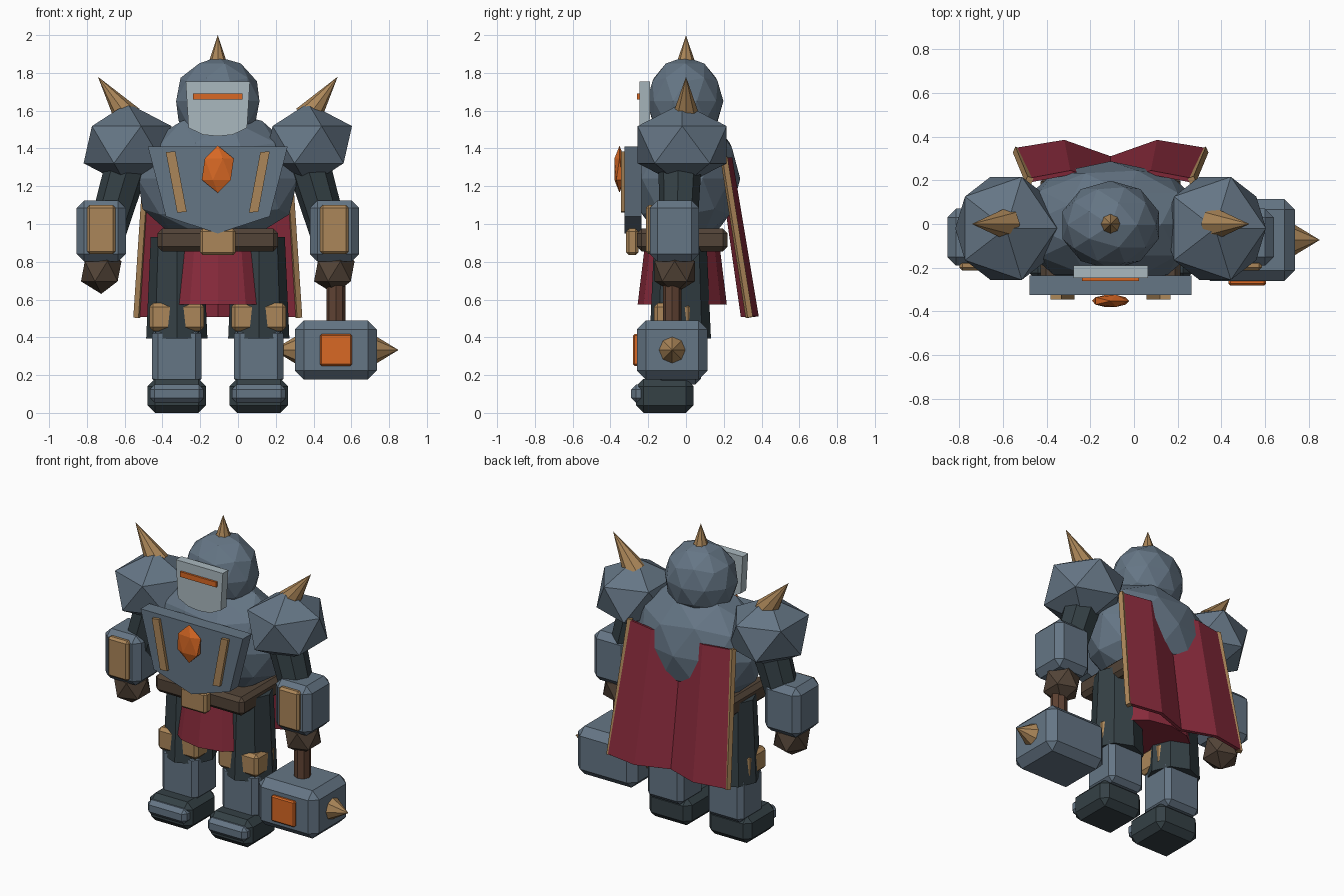
import bpy, bmesh
from mathutils import Vector, Matrix

cube = bpy.data.objects.get("Cube")
if cube:
    bpy.data.objects.remove(cube)

CX = -0.107  # body centre line


def material(name, rgb):
    m = bpy.data.materials.new(name)
    m.use_nodes = True
    m.diffuse_color = (*rgb, 1)
    m.node_tree.nodes["Principled BSDF"].inputs["Base Color"].default_value = (*rgb, 1)
    return m


STEEL = material("blue_steel", (0.13, 0.18, 0.235))
DARK = material("dark_iron", (0.035, 0.052, 0.06))
PALE = material("pale_steel", (0.40, 0.48, 0.52))
GOLD = material("bronze", (0.41, 0.24, 0.10))
ORANGE = material("orange_glow", (0.69, 0.14, 0.018))
RED = material("red_cloth", (0.25, 0.024, 0.045))
LEATHER = material("leather", (0.085, 0.057, 0.038))
WOOD = material("wood", (0.115, 0.055, 0.033))


def finish(bm, name, mat):
    bmesh.ops.recalc_face_normals(bm, faces=bm.faces)
    mesh = bpy.data.meshes.new(name)
    bm.to_mesh(mesh)
    bm.free()
    mesh.materials.append(mat)
    ob = bpy.data.objects.new(name, mesh)
    bpy.context.collection.objects.link(ob)
    return ob


def box(name, centre, size, mat, bevel=0):
    bm = bmesh.new()
    bmesh.ops.create_cube(bm, size=1, matrix=Matrix.Translation(centre) @ Matrix.Diagonal((*size, 1)))
    if bevel:
        bmesh.ops.bevel(bm, geom=bm.edges[:], offset=bevel, segments=1, affect='EDGES')
    return finish(bm, name, mat)


def ball(name, centre, radii, mat, detail=1):
    bm = bmesh.new()
    bmesh.ops.create_icosphere(bm, subdivisions=detail, radius=1,
                               matrix=Matrix.Translation(centre) @ Matrix.Diagonal((*radii, 1)))
    return finish(bm, name, mat)


def rod(name, start, end, r1, r2, mat, sides=8, squash=1):
    """Tapered rod or spike from start to end."""
    a, b = Vector(start), Vector(end)
    turn = (b - a).to_track_quat('Z', 'Y').to_matrix().to_4x4()
    place = Matrix.Translation((a + b) / 2) @ turn @ Matrix.Diagonal((1, squash, 1, 1))
    bm = bmesh.new()
    bmesh.ops.create_cone(bm, cap_ends=True, segments=sides, radius1=r1, radius2=r2,
                          depth=(b - a).length, matrix=place)
    bmesh.ops.remove_doubles(bm, verts=bm.verts, dist=0.0001)
    return finish(bm, name, mat)


def plate(name, outline, front, back, mat):
    """Flat plate from an x-z outline around the centre line."""
    bm = bmesh.new()
    face = bm.faces.new([bm.verts.new((CX + x, front, z)) for x, z in outline])
    new = bmesh.ops.extrude_face_region(bm, geom=[face])["geom"]
    bmesh.ops.translate(bm, vec=(0, back - front, 0),
                        verts=[v for v in new if isinstance(v, bmesh.types.BMVert)])
    return finish(bm, name, mat)


# Head
ball("helmet", (CX, -0.005, 1.65), (0.232, 0.203, 0.235), STEEL, 2)
rod("helmet_spike", (CX, 0, 1.86), (CX, 0, 2.0), 0.047, 0, GOLD)
plate("face_mask", [(-0.17, 1.755), (0.17, 1.755), (0.155, 1.51), (0.08, 1.473),
                    (0, 1.465), (-0.08, 1.473), (-0.155, 1.51)], -0.247, -0.19, PALE)
box("visor_slit", (CX, -0.25, 1.675), (0.26, 0.02, 0.034), ORANGE)

# Torso
ball("torso", (CX, 0, 1.24), (0.445, 0.287, 0.36), STEEL, 2)
plate("chest_plate", [(-0.37, 1.41), (0.37, 1.41), (0.275, 1.04), (0, 0.95), (-0.275, 1.04)],
      -0.325, -0.235, STEEL)
ball("chest_gem", (CX, -0.352, 1.29), (0.095, 0.032, 0.125), ORANGE)
box("belt", (CX, -0.02, 0.915), (0.64, 0.48, 0.12), LEATHER, 0.025)
box("belt_buckle", (CX, -0.285, 0.905), (0.19, 0.065, 0.14), GOLD, 0.015)
rod("skirt", (CX, -0.02, 0.575), (CX, -0.02, 0.9), 0.295, 0.245, RED, 12, 0.8)

# Cape with zigzag folds
bm = bmesh.new()
rows = []
for half, z, depths in ((0.37, 1.35, (0.2, 0.235, 0.18, 0.235, 0.2)),
                        (0.425, 0.51, (0.34, 0.375, 0.3, 0.375, 0.34))):
    rows.append([bm.verts.new((CX + half * (i - 2) / 2, y, z)) for i, y in enumerate(depths)])
for i in range(4):
    bm.faces.new((rows[0][i], rows[0][i + 1], rows[1][i + 1], rows[1][i]))
cape = finish(bm, "cape", RED)
solid = cape.modifiers.new("thickness", 'SOLIDIFY')
solid.thickness = 0.02
solid.offset = 0

# Paired parts
for side, s in (("right", -1), ("left", 1)):
    def at(x, y, z):
        return (CX + s * x, y, z)

    # Trim on cape and chest
    rod(side + "_cape_trim", at(0.428, 0.335, 0.505), at(0.372, 0.2, 1.355), 0.021, 0.021, GOLD, 4)
    t, b = s * 0.25, s * 0.19
    plate(side + "_chest_strip", [(t - 0.025, 1.38), (t + 0.025, 1.385),
                                  (b + 0.025, 1.065), (b - 0.025, 1.06)], -0.345, -0.31, GOLD)

    # Shoulder and arm
    ball(side + "_shoulder", at(0.478, -0.02, 1.42), (0.26, 0.277, 0.22), STEEL)
    rod(side + "_shoulder_spike", at(0.475, 0, 1.565), at(0.635, 0, 1.78), 0.075, 0, GOLD)
    rod(side + "_arm", at(0.585, -0.04, 0.96), at(0.455, -0.03, 1.4), 0.1, 0.118, DARK)
    box(side + "_bracer", at(0.617, -0.06, 0.963), (0.26, 0.26, 0.325), STEEL, 0.04)
    box(side + "_bracer_plate", at(0.617, -0.19, 0.97), (0.15, 0.045, 0.26), GOLD, 0.014)
    ball(side + "_hand", at(0.617, -0.06, 0.75), (0.12, 0.125, 0.12), LEATHER)

    # Leg
    rod(side + "_thigh", at(0.217, -0.03, 0.395), at(0.217, -0.03, 0.93), 0.162, 0.138, DARK)
    box(side + "_knee_pad", at(0.217, -0.07, 0.507), (0.29, 0.2, 0.147), GOLD, 0.02)
    box(side + "_shin", at(0.217, -0.04, 0.3), (0.26, 0.24, 0.3), STEEL, 0.03)
    box(side + "_boot", at(0.217, -0.112, 0.09), (0.31, 0.305, 0.18), DARK, 0.04)
    box(side + "_toe_plate", at(0.217, -0.245, 0.102), (0.285, 0.09, 0.095), STEEL, 0.025)

# Hammer
HX, HY, HZ = 0.518, -0.073, 0.333
rod("hammer_shaft", (HX, HY, HZ), (HX, HY, 0.78), 0.05, 0.05, WOOD)
box("hammer_head", (HX, HY, HZ), (0.435, 0.375, 0.313), STEEL, 0.048)
box("hammer_panel", (HX, HY - 0.193, HZ), (0.17, 0.03, 0.167), ORANGE, 0.008)
for side, s in (("inner", -1), ("outer", 1)):
    rod(side + "_hammer_spike", (HX + s * 0.21, HY, HZ), (HX + s * 0.332, HY, HZ), 0.074, 0, GOLD)
